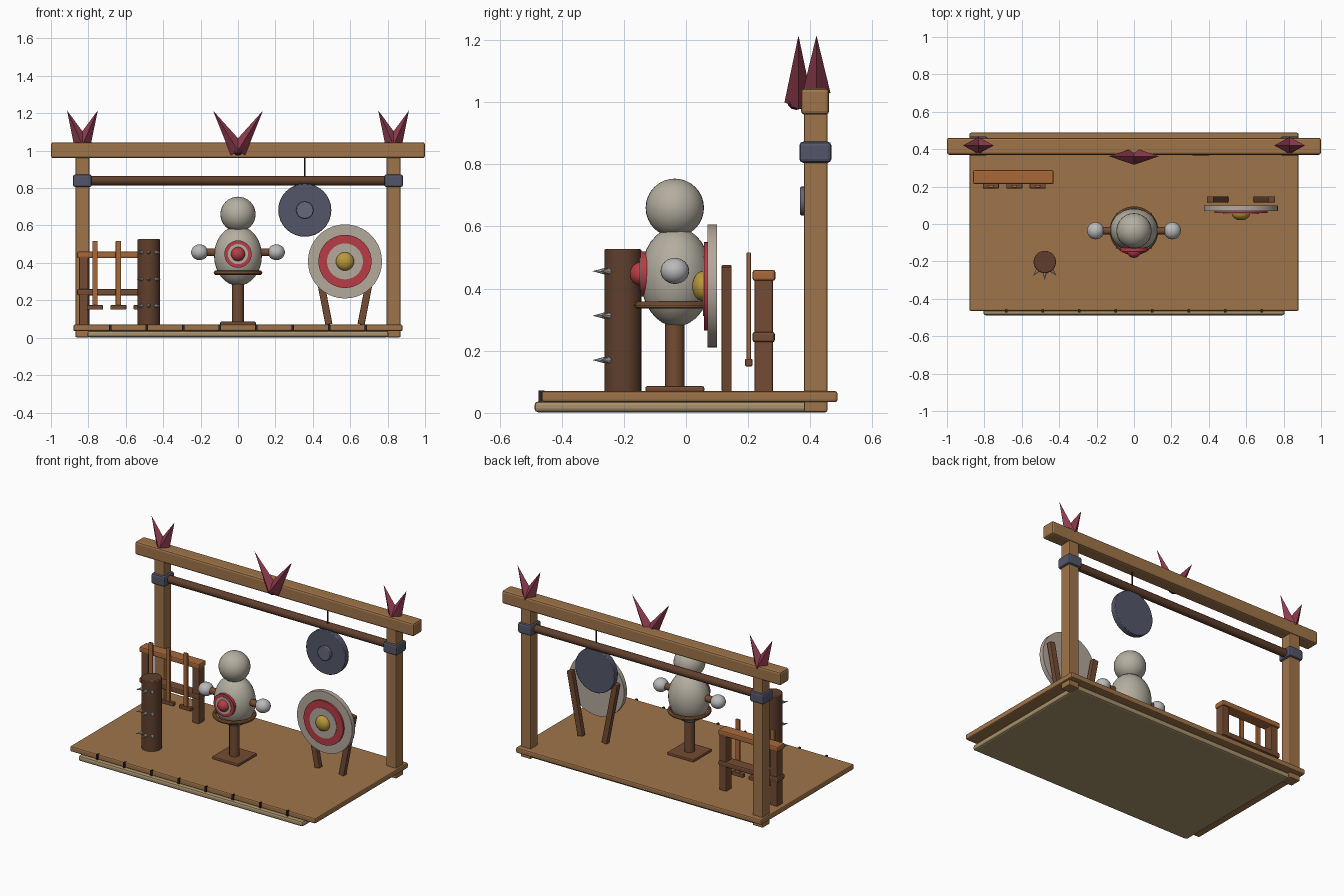
import bpy, math
from mathutils import Vector

if "Cube" in bpy.data.objects:
    bpy.data.objects.remove(bpy.data.objects["Cube"])

def mat(name, hexa):
    m = bpy.data.materials.new(name)
    c = [int(hexa[i:i + 2], 16) / 255 for i in (0, 2, 4)]
    m.diffuse_color = [((v + .055) / 1.055) ** 2.4 if v > .04 else v / 12.9 for v in c] + [1]
    m.use_nodes = True
    m.node_tree.nodes["Principled BSDF"].inputs["Base Color"].default_value = m.diffuse_color
    return m

WOOD, DARK, ORANGE = mat("wood", "A0754A"), mat("dark_wood", "603F2D"), mat("warm_wood", "A8683A")
MID, KHAKI = mat("mid_wood", "744C33"), mat("khaki", "A8926C")
SLATE, RED, CRIMSON = mat("slate", "54566A"), mat("red", "B83C46"), mat("crimson", "8C3A4C")
STRAW, PALE, STEEL = mat("straw", "B4AEA0"), mat("pale", "B4A89C"), mat("steel", "BABABA")
GOLD, BLACK = mat("gold", "B8983C"), mat("black", "2C2422")

def finish(name, m, smooth=True, bevel=0):
    o = bpy.context.object
    o.name = name
    o.data.materials.append(m)
    if bevel:
        b = o.modifiers.new("bevel", 'BEVEL')
        b.width, b.segments = bevel, 2
    if smooth:
        bpy.ops.object.shade_smooth_by_angle(angle=math.radians(35))
    return o

def box(name, x, y, z, m, bevel=0.006):
    """Box from (min, max) ranges."""
    bpy.ops.mesh.primitive_cube_add(size=1, location=[(a + b) / 2 for a, b in (x, y, z)])
    o = bpy.context.object
    o.scale = [b - a for a, b in (x, y, z)]
    bpy.ops.object.transform_apply(location=False, rotation=False, scale=True)
    return finish(name, m, False, bevel)

def rod(name, a, b, r, m, r2=None, sides=24, bevel=0):
    """Cylinder or cone running from point a to point b."""
    a, b = Vector(a), Vector(b)
    d = b - a
    bpy.ops.mesh.primitive_cone_add(vertices=sides, radius1=r, radius2=r if r2 is None else r2,
                                    depth=d.length, location=(a + b) / 2)
    bpy.context.object.rotation_euler = d.to_track_quat('Z', 'Y').to_euler()
    return finish(name, m, sides > 6, bevel)

def ball(name, c, s, m, seg=32):
    bpy.ops.mesh.primitive_uv_sphere_add(segments=seg, ring_count=seg // 2, radius=1, location=c)
    bpy.context.object.scale = s
    return finish(name, m)

# Platform
box("deck", (-.88, .88), (-.465, .488), (.035, .07), WOOD, .008)
box("under_slab", (-.805, .805), (-.488, .44), (.002, .037), KHAKI, .012)
for i in range(8):
    x = (i - 3.5) * .195
    box("plank_peg", (x - .006, x + .006), (-.474, -.455), (.037, .072), BLACK, 0)

# Gate frame
for s in (-1, 1):
    x = s * .832
    box("gate_post", (x - .037, x + .037), (.38, .455), (.002, 1.0), WOOD)
    box("post_bracket", (x - .05, x + .05), (.365, .468), (.805, .873), SLATE, .012)
box("top_beam", (-1, 1), (.37, .461), (.96, 1.045), WOOD, .012)
rod("lower_rail", (-.8, .418, .84), (.8, .418, .84), .025, DARK, sides=12)

# Crimson horn pairs
def horns(x, y, z, spread):
    for s in (-1, 1):
        rod("horn", (x, y, z), (x + s * spread, y, 1.215), .045, CRIMSON, 0, sides=4)
for x in (-.832, .832):
    horns(x, .42, 1.03, .082)
horns(0, .362, 1.0, .134)
ball("horn_knot", (0, .355, 1.005), (.03, .03, .03), mat("dark_red", "50242E"), 12)

# Hanging gong
rod("gong_wire", (.357, .41, .78), (.357, .41, .98), .004, BLACK, sides=8)
rod("gong_disc", (.357, .425, .682), (.357, .388, .682), .142, SLATE, sides=32, bevel=.004)
rod("gong_boss", (.357, .39, .682), (.357, .367, .682), .046, mat("slate_light", "666878"), bevel=.004)

# Training dummy
Y = -.036
box("dummy_base", (-.095, .095), (Y - .095, Y + .095), (.066, .086), MID, .006)
rod("dummy_pole", (0, Y, .08), (0, Y, .33), .031, MID)
ball("dummy_body", (0, Y + .004, .438), (.128, .115, .16), STRAW)
ball("dummy_head", (0, Y, .66), (.094, .094, .094), STRAW)
bpy.ops.mesh.primitive_torus_add(major_radius=.118, minor_radius=.012, major_segments=40,
                                 minor_segments=10, location=(0, Y, .347))
finish("dummy_hoop", MID and mat("hoop", "8C5E3A"))
rod("dummy_arms", (-.19, Y, .457), (.19, Y, .457), .021, MID)
for s in (-1, 1):
    ball("dummy_hand", (s * .205, Y, .457), (.046, .046, .042), STEEL, 24)
for name, r, y, m in (("chest_ring", .073, -.146, RED), ("chest_ring_pale", .054, -.15, STRAW)):
    rod(name, (0, -.10, .447), (0, y, .447), r, m, sides=32)
ball("chest_bullseye", (0, -.145, .447), (.038, .036, .038), RED, 24)

# Round target on two splayed legs
TX, TZ = .572, .408
for name, y0, y1, r, m in (("target_disc", .1, .07, .198, PALE), ("target_red", .075, .058, .142, RED),
                           ("target_inner", .065, .054, .096, PALE)):
    rod(name, (TX, y0, TZ), (TX, y1, TZ), r, m, sides=40)
ball("target_bullseye", (TX, .056, TZ), (.049, .036, .049), GOLD, 24)
for s in (-1, 1):
    leg = box("target_leg", (-.019, .019), (-.016, .016), (-.205, .205), MID, .004)
    leg.location = (TX + s * .125, .131, .272)
    leg.rotation_euler.y = s * math.atan2(.078, .4)

# Spiked striking post
PX, PY = -.477, -.203
rod("striking_post", (PX, PY, .065), (PX, PY, .527), .06, DARK, bevel=.005)
for z in (.17, .313, .456):
    for ang in (-130, -90, -50):
        dx, dy = math.cos(math.radians(ang)), math.sin(math.radians(ang))
        rod("post_spike", (PX + dx * .035, PY + dy * .035, z), (PX + dx * .098, PY + dy * .098, z),
            .017, STEEL, 0, sides=8)

# Weapon rack with hanging practice swords
for x in (-.825, -.46):
    box("rack_leg", (x - .025, x + .025), (.22, .28), (.065, .44), MID)
box("rack_top_rail", (-.86, -.43), (.214, .288), (.425, .46), ORANGE, .008)
box("rack_lower_rail", (-.86, -.43), (.214, .286), (.227, .261), MID, .008)
for x in (-.765, -.64, -.515):
    box("sword_blade", (x - .014, x + .014), (.195, .209), (.17, .517), ORANGE, .003)
    box("sword_guard", (x - .043, x + .043), (.19, .214), (.15, .174), MID, .004)
